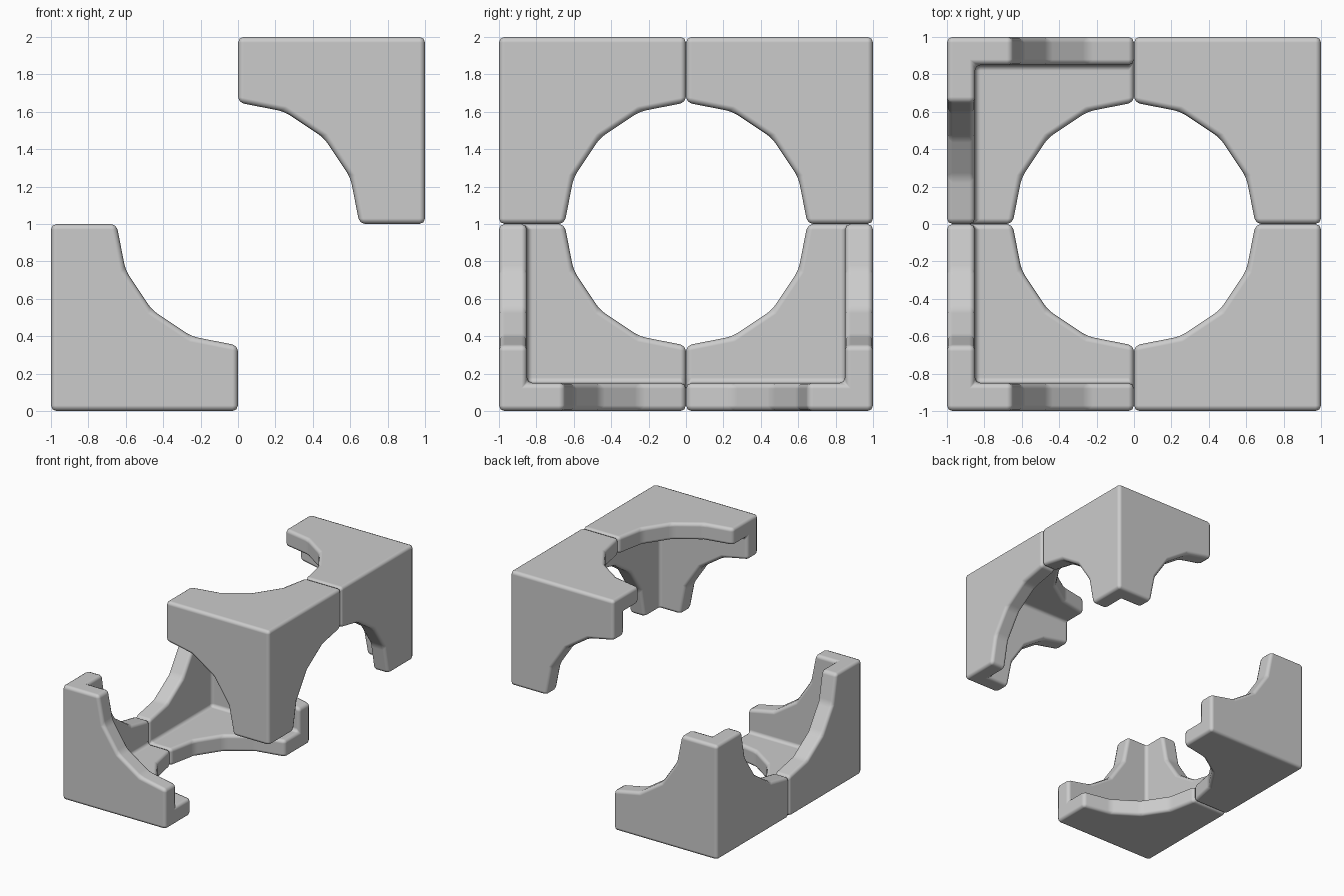
import bpy, bmesh, math
from mathutils import Vector

old = bpy.data.objects.get("Cube")
if old:
    bpy.data.objects.remove(old, do_unlink=True)

INNER = 0.85     # inner side of the walls
ARC = 0.65       # radius of the sixteen-sided openings
BEVEL = 0.03

grey = bpy.data.materials.new("plain grey")
grey.use_nodes = True
grey.diffuse_color = (0.6, 0.6, 0.6, 1)
grey.node_tree.nodes["Principled BSDF"].inputs["Base Color"].default_value = (0.6, 0.6, 0.6, 1)


def corner_shell():
    # three walls meeting at one corner, each with a quarter opening
    bm = bmesh.new()
    arc = [(ARC * math.cos(i * math.pi / 8), ARC * math.sin(i * math.pi / 8)) for i in range(5)]

    def face(axis, points):
        verts = []
        for height, u, v in points:
            co = Vector((0, 0, 0))
            co[axis], co[(axis + 1) % 3], co[(axis + 2) % 3] = height, u, v
            verts.append(bm.verts.new(co))
        bm.faces.new(verts)

    for axis in range(3):
        # outer and inner side of the wall
        for h in (1, INNER):
            outline = arc + [(0, h), (h, h), (h, 0)]
            face(axis, [(h, u, v) for u, v in outline])
        # rim of the opening
        for p, q in zip(arc, arc[1:]):
            face(axis, [(1, *p), (1, *q), (INNER, *q), (INNER, *p)])
        # L-shaped end where two walls stop
        face(axis, [(0, 1, 1), (0, 1, ARC), (0, INNER, ARC),
                    (0, INNER, INNER), (0, ARC, INNER), (0, ARC, 1)])
    bmesh.ops.remove_doubles(bm, verts=bm.verts, dist=0.001)
    return bm


def corner_guard(name, shell, flip):
    # mirrored copy of the shell with every edge rounded
    bm = shell.copy()
    bmesh.ops.scale(bm, verts=bm.verts, vec=flip)
    bmesh.ops.translate(bm, verts=bm.verts, vec=(0, 0, 1))
    bmesh.ops.recalc_face_normals(bm, faces=bm.faces)
    for f in bm.faces:
        f.smooth = True
    mesh = bpy.data.meshes.new(name)
    bm.to_mesh(mesh)
    bm.free()
    mesh.materials.append(grey)
    guard = bpy.data.objects.new(name, mesh)
    bpy.context.collection.objects.link(guard)
    mod = guard.modifiers.new("rounding", 'BEVEL')
    mod.width = BEVEL
    mod.segments = 2
    mod.limit_method = 'ANGLE'
    mod.angle_limit = math.radians(15)
    mod.harden_normals = True


# two guards above on the left, two below on the right
corner = corner_shell()
for label, side in (("upper_left", 1), ("lower_right", -1)):
    for end, y in (("front", -1), ("back", 1)):
        corner_guard(f"{label}_{end}_corner", corner, (side, y, side))
corner.free()
